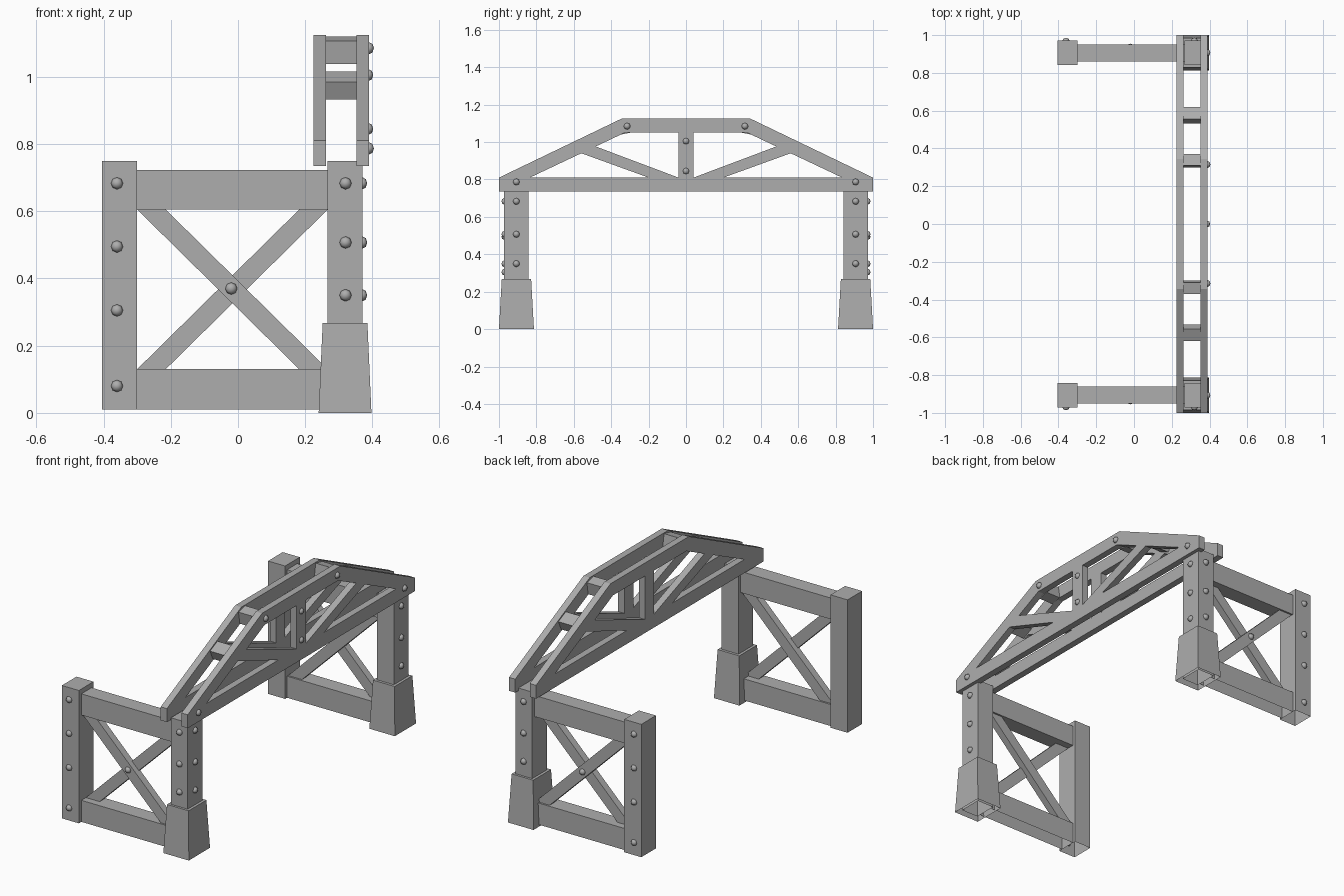
import bpy
import bmesh
from mathutils import Vector

cube = bpy.data.objects.get("Cube")
if cube:
    bpy.data.objects.remove(cube, do_unlink=True)

steel = bpy.data.materials.new("grey_steel")
steel.use_nodes = True
GREY = (0.42, 0.42, 0.42, 1)
steel.diffuse_color = GREY
steel.node_tree.nodes["Principled BSDF"].inputs["Base Color"].default_value = GREY


def finish(name, bm):
    bmesh.ops.recalc_face_normals(bm, faces=bm.faces)
    mesh = bpy.data.meshes.new(name)
    bm.to_mesh(mesh)
    bm.free()
    mesh.materials.append(steel)
    obj = bpy.data.objects.new(name, mesh)
    bpy.context.collection.objects.link(obj)
    return obj


def prism(name, outline, axis, start, end):
    """Extrude a closed outline along x (points are y, z) or y (points are x, z)."""
    bm = bmesh.new()
    place = (lambda p: (start, p[0], p[1])) if axis == "x" else (lambda p: (p[0], start, p[1]))
    face = bm.faces.new([bm.verts.new(place(p)) for p in outline])
    ext = bmesh.ops.extrude_face_region(bm, geom=[face])
    depth = end - start
    shift = Vector((depth, 0, 0)) if axis == "x" else Vector((0, depth, 0))
    bmesh.ops.translate(bm, vec=shift, verts=[v for v in ext["geom"] if isinstance(v, bmesh.types.BMVert)])
    return finish(name, bm)


def block(name, xs, ys, zs, taper=(0, 0), open_bottom=False):
    """Box between limits; the top may be drawn in and the underside left open."""
    bm = bmesh.new()
    bmesh.ops.create_cube(bm, size=1)
    for v in bm.verts:
        top = v.co.z > 0
        in_x, in_y = taper if top else (0, 0)
        v.co = (xs[1] - in_x if v.co.x > 0 else xs[0] + in_x,
                ys[1] - in_y if v.co.y > 0 else ys[0] + in_y,
                zs[1] if top else zs[0])
    bm.normal_update()
    if open_bottom:
        low = [f for f in bm.faces if f.normal.z < -0.9]
        bmesh.ops.delete(bm, geom=low, context="FACES_ONLY")
    return finish(name, bm)


def rivet(name, centre, axis):
    """Small flattened dome half sunk into its surface."""
    bm = bmesh.new()
    bmesh.ops.create_uvsphere(bm, u_segments=8, v_segments=4, radius=0.018)
    for v in bm.verts:
        x, y, z = v.co
        z *= 0.8
        v.co = Vector((z, x, y) if axis == "x" else (x, z, y)) + Vector(centre)
    for f in bm.faces:
        f.smooth = True
    return finish(name, bm)


def flip(points, side):
    return [(y * side, z) for y, z in points]


# End frames, one at the front and one mirrored at the back
POST_L, POST_R = (-0.405, -0.3), (0.267, 0.37)
for label, side in (("front", -1), ("back", 1)):
    def span(a, b):
        return sorted((a * side, b * side))

    post_y, beam_y = span(0.843, 0.972), span(0.86, 0.95)
    block(label + "_left_post", POST_L, post_y, (0.01, 0.75), open_bottom=True)
    block(label + "_right_post", POST_R, post_y, (0.01, 0.75), open_bottom=True)
    block(label + "_foot", (0.24, 0.397), span(0.813, 1.0), (0, 0.268),
          taper=(0.012, 0.015), open_bottom=True)
    inner = (POST_L[1], POST_R[0])
    block(label + "_top_beam", inner, beam_y, (0.605, 0.723))
    block(label + "_bottom_beam", inner, beam_y, (0.01, 0.13), open_bottom=True)

    # Crossed braces
    lo, hi, w = inner[0], inner[1], 0.085
    prism(label + "_brace_outer", [(lo, 0.605), (lo + w, 0.605), (hi, 0.13), (hi - w, 0.13)],
          "y", 0.94 * side, 0.9 * side)
    prism(label + "_brace_inner", [(hi, 0.605), (hi - w, 0.605), (lo, 0.13), (lo + w, 0.13)],
          "y", 0.91 * side, 0.87 * side)

    # Rivets on the frame
    rivet(label + "_brace_rivet", (-0.02, 0.94 * side, 0.37), "y")
    for z in (0.08, 0.305, 0.495, 0.683):
        rivet(label + "_left_post_rivet", (-0.36, 0.972 * side, z), "y")
    for z in (0.35, 0.507, 0.683):
        rivet(label + "_right_post_rivet", (0.32, 0.972 * side, z), "y")
        rivet(label + "_side_post_rivet", (0.37, 0.907 * side, z), "x")

# Twin trusses running front to back
SLOPE = [(1, 0.81), (0.345, 1.125), (0.323, 1.052), (0.835, 0.81)]
TOP = [(-0.345, 1.125), (0.345, 1.125), (0.323, 1.052), (-0.323, 1.052)]
STRUT = [(0.04, 0.81), (0.2, 0.81), (0.562, 0.941), (0.484, 0.977)]
for label, x0, x1 in (("left", 0.352, 0.39), ("right", 0.224, 0.262)):
    block(label + "_bottom_chord", (x0, x1), (-1, 1), (0.735, 0.81))
    prism(label + "_top_chord", TOP, "x", x0, x1)
    block(label + "_king_post", (x0, x1), (-0.04, 0.04), (0.81, 1.052))
    for side in (-1, 1):
        prism(label + "_sloped_chord", flip(SLOPE, side), "x", x0, x1)
        prism(label + "_strut", flip(STRUT, side), "x", x0, x1)

# Cross ties between the trusses, tilted with the chords
UPPER_TIE = [(0.37, 1.107), (0.31, 1.12), (0.298, 1.05), (0.358, 1.038)]
LOWER_TIE = [(0.62, 0.985), (0.555, 1.016), (0.531, 0.964), (0.596, 0.933)]
for side in (-1, 1):
    prism("upper_tie", flip(UPPER_TIE, side), "x", 0.262, 0.352)
    prism("lower_tie", flip(LOWER_TIE, side), "x", 0.262, 0.352)
    rivet("truss_end_rivet", (0.39, 0.907 * side, 0.787), "x")
    rivet("truss_top_rivet", (0.39, 0.315 * side, 1.085), "x")
for z in (0.845, 1.005):
    rivet("king_post_rivet", (0.388, 0, z), "x")
